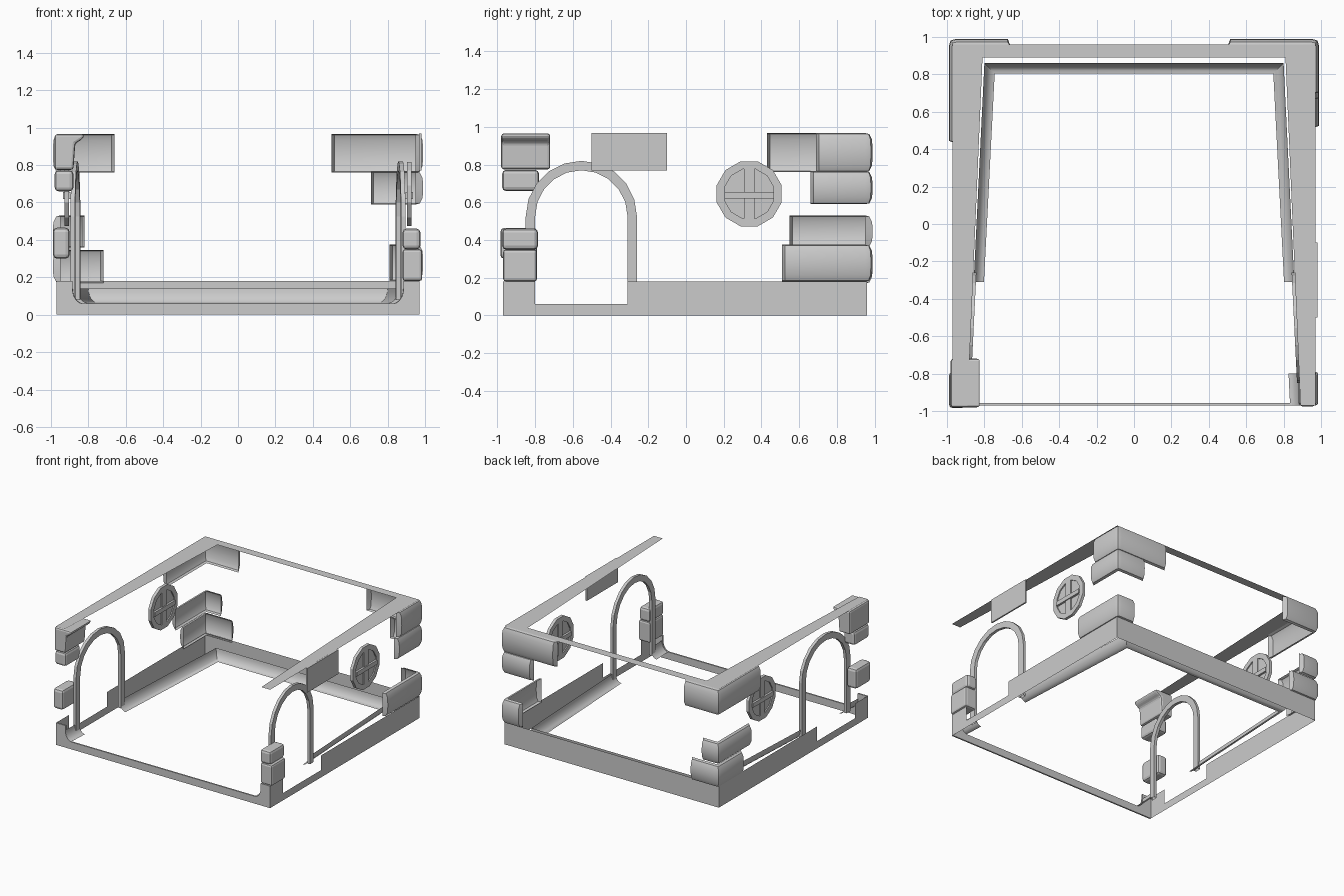
import bpy, bmesh, math

if "Cube" in bpy.data.objects:
    bpy.data.objects.remove(bpy.data.objects["Cube"])

W = 0.96          # wall line that the corner stones sit on


def make(name, verts, faces, smooth=False, recalc=True):
    me = bpy.data.meshes.new(name)
    me.from_pydata(verts, [], faces)
    if recalc:
        bm = bmesh.new()
        bm.from_mesh(me)
        bmesh.ops.recalc_face_normals(bm, faces=bm.faces)
        bm.to_mesh(me)
        bm.free()
    ob = bpy.data.objects.new(name, me)
    bpy.context.collection.objects.link(ob)
    if smooth:
        bpy.ops.object.select_all(action='DESELECT')
        ob.select_set(True)
        bpy.context.view_layer.objects.active = ob
        bpy.ops.object.shade_smooth_by_angle(angle=math.radians(40))
    return ob


def grid(name, rows, closed=False, **kw):
    """Skin a list of equal-length point rows."""
    n, m = len(rows), len(rows[0])
    verts = [p for r in rows for p in r]
    faces = []
    for i in range(n if closed else n - 1):
        k = (i + 1) % n
        for j in range(m - 1):
            faces.append((i * m + j, i * m + j + 1, k * m + j + 1, k * m + j))
    return make(name, verts, faces, **kw)


def prism(name, pts, a, b, axis):
    """Extrude a 2D outline along x (y,z outline) or y (x,z outline)."""
    put = (lambda p, t: (t, p[0], p[1])) if axis == 'x' else (lambda p, t: (p[0], t, p[1]))
    n = len(pts)
    verts = [put(p, a) for p in pts] + [put(p, b) for p in pts]
    faces = [tuple(range(n)), tuple(range(2 * n - 1, n - 1, -1))]
    faces += [(i, (i + 1) % n, n + (i + 1) % n, n + i) for i in range(n)]
    return make(name, verts, faces)


def bevel(ob, w):
    m = ob.modifiers.new("round", 'BEVEL')
    m.width, m.segments, m.limit_method = w, 2, 'ANGLE'
    return ob


def box(name, x0, x1, y0, y1, z0, z1, r=0):
    ob = prism(name, [(y0, z0), (y1, z0), (y1, z1), (y0, z1)], x0, x1, 'x')
    return bevel(ob, r) if r else ob


def inner(y):
    """x of the slanted inner wall at depth y"""
    return 0.842 - 0.049 * y


# Base band: open sheets on back and sides, stepped down at the doors
side = [(-.97, 0), (-.97, .18), (-.8, .18), (-.8, .06), (-.31, .06), (-.31, .18), (W, .18), (W, 0)]
for s, tag in ((-1, "left"), (1, "right")):
    make(tag + "_base", [(s * .97, y, z) for y, z in side],
         [(0, 1, 2, 3), (0, 3, 4, 7), (4, 5, 6, 7)])
make("back_base", [(-.97, W, 0), (.97, W, 0), (.97, W, .18), (-.97, W, .18)], [(3, 2, 1, 0)], recalc=False)

# Skirting cove profile: distance from wall, height
cove = [(.055 * (1 - math.cos(a)), .14 - .08 * math.sin(a))
        for a in [math.pi / 2 * i / 6 for i in range(7)]]

# Front base strip with coved corners
half = [(.97, 0), (.97, .18), (.885, .18)] + [(.885 - d, z) for d, z in cove]
prism("front_base", half + [(-x, z) for x, z in reversed(half)], -.97, -.958, 'y')

# Inner skirting along left, back and right
rows = []
for sx, y in ((-1, -.31), (-1, .86), (1, .86), (1, -.31)):
    rows.append([(sx * (inner(y) - d), y if y < 0 else y - d, z) for d, z in cove])
grid("skirting", rows, smooth=True, recalc=False)
for s in (-1, 1):
    grid("front_skirting", [[(s * (inner(y) - d), y, z) for d, z in cove] for y in (-.96, -.8)],
         smooth=True)

# Top rim: flat U with slanted inner edges
rim = [(-.97, -.97), (-.97, W), (.97, W), (.97, -.97),
       (.89, -.97), (.81, .89), (-.81, .89), (-.89, -.97)]
make("top_rim", [(x, y, .97) for x, y in rim],
     [(7, 6, 1, 0), (6, 5, 2, 1), (5, 4, 3, 2)], recalc=False)

# Door arches and round windows on both sides
for s, tag in ((-1, "left"), (1, "right")):
    def leg(c, ang=None):
        r_in, r_out = .245, .295
        out = []
        for r, t in ((r_in, -1), (r_out, -1), (r_out, 1), (r_in, 1), (r_in, -1)):
            if ang is None:
                y, z = -.555 + c * r, .08
            else:
                y, z = -.555 + r * math.cos(ang), .525 + r * math.sin(ang)
            out.append((s * (inner(y) + .012 * t), y, z))
        return out
    rows = [leg(1)] + [leg(0, math.pi * i / 10) for i in range(11)] + [leg(-1)]
    grid(tag + "_door_arch", rows)

    cy, cz, x = .335, .645, s * .915
    ring = []
    for i in range(12):
        a = math.pi * (2 * i + 1) / 12
        ring.append([(x + t, cy + r * math.cos(a), cz + r * math.sin(a)) for r, t in
                     ((.135, -.012), (.178, -.012), (.178, .012), (.135, .012), (.135, -.012))])
    grid(tag + "_window_ring", ring, closed=True)
    prism(tag + "_window_pane", [(cy + .136 * math.cos(math.pi * (2 * i + 1) / 12),
          cz + .136 * math.sin(math.pi * (2 * i + 1) / 12)) for i in range(12)], x - .003, x + .003, 'x')
    box(tag + "_window_mullion", x - .012, x + .012, cy - .028, cy + .028, cz - .132, cz + .132)
    box(tag + "_window_bar", x - .02, x + .02, cy - .132, cy + .132, cz - .025, cz + .01)


# Back corner stones: rounded L-shaped shells wrapped round the corner
def corner_stone(name, s, xe, ye, z0, z1):
    h = .035
    prof = [(-.01, z0), (.012, z0 + .005), (.027, z0 + h), (.03, (z0 + z1) / 2),
            (.027, z1 - h), (.012, z1 - .005), (-.01, z1)]
    stations = [(xe, W, 0, 1, 0), (xe + .015, W, 0, 1, 1), (W - .01, W, 0, 1, 1), (W, W, .7, .7, 1),
                (W, W - .01, 1, 0, 1), (W, ye + .015, 1, 0, 1), (W, ye, 1, 0, 0)]
    rows = []
    for x, y, nx, ny, full in stations:
        rows.append([(s * (x + (o if full else -.01) * nx), y + (o if full else -.01) * ny, z)
                     for o, z in prof])
    grid(name, rows, smooth=True)


for name, s, xe, ye, z0, z1 in (
        ("right_top_stone", 1, .5, .69, .76, .967),
        ("right_upper_stone", 1, .71, .66, .59, .765),
        ("right_low_stone", 1, .81, .51, .18, .375),
        ("left_top_stone", -1, .66, .43, .76, .967),
        ("left_middle_stone", -1, .82, .55, .36, .53),
        ("left_low_stone", -1, .72, .65, .17, .345)):
    corner_stone(name, s, xe, ye, z0, z1)

# Front corner stones
bevel(prism("front_left_top_stone", [(-.98, .775), (-.98, .965), (-.82, .965), (-.83, .94),
                                     (-.87, .915), (-.88, .775)], -.98, -.72, 'y'), .018)
box("front_left_upper_stone", -.98, -.88, -.975, -.78, .66, .772, .02)
box("front_left_middle_stone", -.99, -.9, -.985, -.79, .3, .465, .022)
box("front_right_middle_stone", .88, .975, -.975, -.785, .35, .46, .02)
box("front_right_low_stone", .88, .985, -.97, -.79, .18, .35, .015)

# Flat stone above the right door
box("right_lintel_stone", .968, .98, -.5, -.1, .77, .968)
